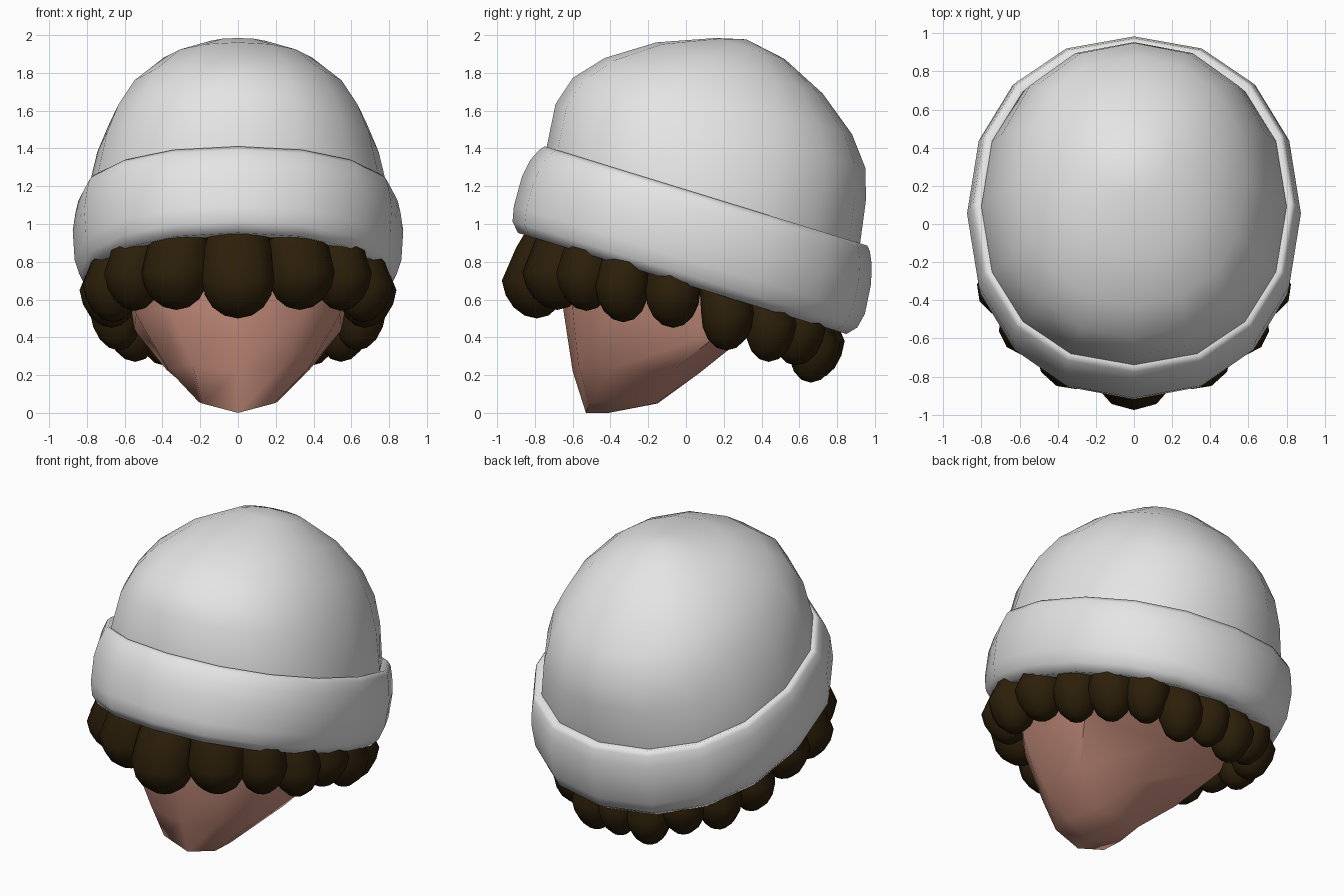
import bpy, bmesh, math
from mathutils import Vector

if "Cube" in bpy.data.objects:
    bpy.data.objects.remove(bpy.data.objects["Cube"])

TILT = math.radians(17.1)          # the hat leans down towards the back
C, S = math.cos(TILT), math.sin(TILT)


def material(name, rgb):
    m = bpy.data.materials.new(name)
    m.diffuse_color = (*rgb, 1)
    m.use_nodes = True
    m.node_tree.nodes["Principled BSDF"].inputs["Base Color"].default_value = m.diffuse_color
    return m


HAT = material("light_grey_knit", (0.78, 0.78, 0.78))
HAIR = material("dark_brown_hair", (0.026, 0.014, 0.003))
SKIN = material("warm_skin", (0.59, 0.28, 0.21))


def finish(bm, name, mat, angle):
    bmesh.ops.recalc_face_normals(bm, faces=bm.faces)
    me = bpy.data.meshes.new(name)
    bm.to_mesh(me)
    bm.free()
    me.materials.append(mat)
    me.shade_smooth()
    me.set_sharp_from_angle(angle=math.radians(angle))
    ob = bpy.data.objects.new(name, me)
    bpy.context.collection.objects.link(ob)
    return ob


def tilted(x, u, w):
    return Vector((x, 0.03 + u * C + w * S, 0.9 - u * S + w * C))


def bridge(bm, rings):
    n = len(rings[0])
    for a, b in zip(rings, rings[1:]):
        for i in range(n):
            j = (i + 1) % n
            bm.faces.new((a[i], a[j], b[j], b[i]))


def loft(name, mat, profile, angle, pole=None, caps=False, n=16):
    """Stack of squarish ovals; profile rows: height, half x, half length, centre."""
    bm = bmesh.new()
    rnd = lambda v: math.copysign(abs(v) ** 0.92, v) if abs(v) > 1e-6 else 0
    rings = []
    for w, hx, hu, cu in profile:
        ring = []
        for i in range(n):
            t = 2 * math.pi * i / n
            ring.append(bm.verts.new(tilted(hx * rnd(math.cos(t)), cu + hu * rnd(math.sin(t)), w)))
        rings.append(ring)
    bridge(bm, rings)
    if pole:
        top = bm.verts.new(tilted(0, *pole))
        for i in range(n):
            bm.faces.new((rings[-1][i], rings[-1][(i + 1) % n], top))
    if caps:
        bm.faces.new(rings[0])
        bm.faces.new(rings[-1])
    return finish(bm, name, mat, angle)


# Hat crown
loft("hat_crown", HAT, [
    (0.10, 0.80, 0.86, 0.0), (0.26, 0.80, 0.868, -0.015), (0.49, 0.745, 0.86, -0.045),
    (0.65, 0.68, 0.81, -0.048), (0.80, 0.59, 0.685, -0.043),
    (0.96, 0.42, 0.46, -0.03), (1.075, 0.20, 0.19, -0.005)], 60, pole=(-0.04, 1.115))

# Folded cuff
loft("hat_cuff", HAT, [
    (0.24, 0.78, 0.84, 0.005), (0.26, 0.825, 0.893, 0.0), (0.235, 0.845, 0.915, 0.0),
    (0.17, 0.86, 0.945, 0.0),
    (0.07, 0.875, 0.967, 0.005), (-0.09, 0.865, 0.972, 0.015), (-0.17, 0.84, 0.955, 0.015),
    (-0.22, 0.80, 0.91, 0.015), (-0.20, 0.68, 0.78, 0.015)], 100)

# Hair layer closing the hat from below
loft("hair_base", HAIR, [(-0.14, 0.72, 0.82, 0.0), (-0.205, 0.72, 0.82, 0.0)], 30, caps=True)

# Hair curls: x, y, bottom height, half width (mirrored where x > 0)
CURLS = [
    (0.00, -0.81, 0.50, 0.20), (0.335, -0.70, 0.545, 0.18), (0.56, -0.54, 0.54, 0.15),
    (0.68, -0.34, 0.48, 0.145), (0.69, -0.07, 0.45, 0.15), (0.65, 0.22, 0.33, 0.14),
    (0.56, 0.45, 0.27, 0.14), (0.40, 0.60, 0.25, 0.14), (0.20, 0.68, 0.16, 0.14),
    (0.00, 0.71, 0.18, 0.13)]
bm = bmesh.new()
for cx, cy, bottom, r in CURLS:
    for side in ((1, -1) if cx else (1,)):
        pos = Vector((cx * side, cy, bottom + 0.2))
        out = Vector((pos.x, pos.y, 0)).normalized()
        along = Vector((-out.y, out.x, 0))
        made = bmesh.ops.create_uvsphere(bm, u_segments=10, v_segments=8, radius=1)["verts"]
        for v in made:
            x, y, z = v.co
            z *= 0.46 if z > 0 else 0.2      # long root, round tip
            lean = 0.36 * z if z > 0 else -0.1 * z
            v.co = pos + along * x * r + out * (y * min(r, 0.165) - lean) + Vector((0, 0, z))
finish(bm, "hair_curls", HAIR, 60)

# Hairline behind the front curls
bm = bmesh.new()
low, high = [], []
for i in range(-4, 5):
    t = math.radians(22 * i)
    p = Vector((0.66 * math.sin(t), -0.06 - 0.70 * math.cos(t), 0.72 - 0.0022 * i * i))
    low.append(bm.verts.new(p))
    high.append(bm.verts.new(p + Vector((0, 0, 0.3))))
for i in range(8):
    bm.faces.new((low[i], low[i + 1], high[i + 1], high[i]))
finish(bm, "hairline", HAIR, 60)

# Face: half rings from chin to brow, mirrored
HALF = [
    [(0, -0.53, 0.0), (0.19, -0.51, 0.05), (0.21, -0.38, 0.06), (0.17, -0.16, 0.05), (0, -0.15, 0.05)],
    [(0, -0.60, 0.22), (0.24, -0.57, 0.25), (0.37, -0.40, 0.23), (0.38, -0.06, 0.23), (0, 0.07, 0.21)],
    [(0, -0.65, 0.55), (0.36, -0.60, 0.55), (0.54, -0.40, 0.52), (0.55, 0.20, 0.44), (0, 0.27, 0.37)],
    [(0, -0.67, 0.95), (0.40, -0.61, 0.95), (0.60, -0.40, 0.90), (0.60, 0.42, 0.66), (0, 0.55, 0.58)]]
bm = bmesh.new()
rings = []
for half in HALF:
    full = half + [(-x, y, z) for x, y, z in reversed(half[1:-1])]
    rings.append([bm.verts.new(p) for p in full])
bridge(bm, rings)
chin = bm.verts.new((0, -0.41, 0.0))
for i in range(8):
    bm.faces.new((rings[0][i], rings[0][(i + 1) % 8], chin))
bm.faces.new(rings[-1])
finish(bm, "face", SKIN, 50)
